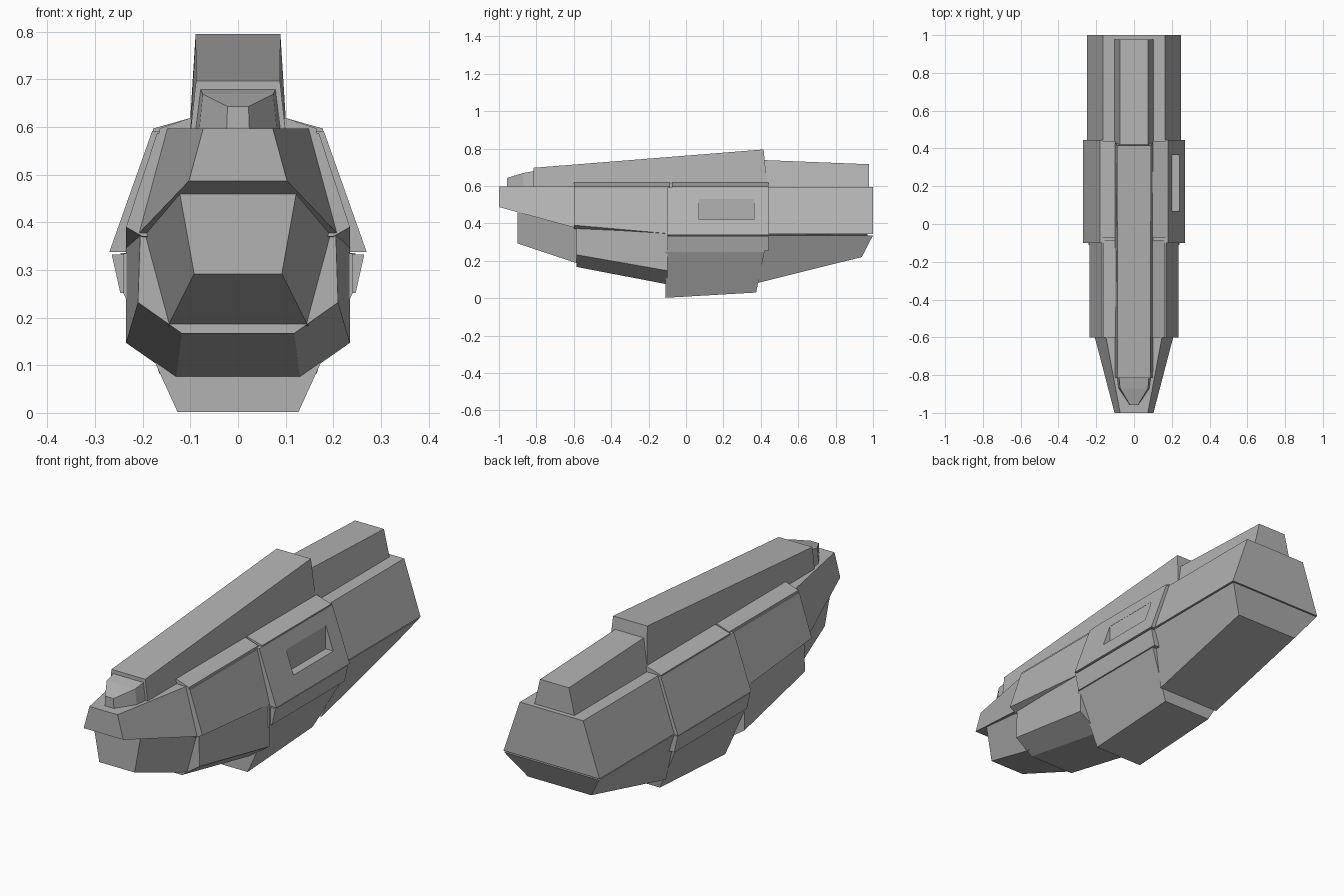
import bpy, bmesh

cube = bpy.data.objects.get("Cube")
if cube:
    bpy.data.objects.remove(cube)

grey = bpy.data.materials.new("hull grey")
grey.use_nodes = True
grey.diffuse_color = (0.45, 0.45, 0.45, 1)
grey.node_tree.nodes["Principled BSDF"].inputs["Base Color"].default_value = (0.45, 0.45, 0.45, 1)


def loft(name, *sections):
    """Skin between mirrored cross-sections; each lists (x, y, z) for one half, top to bottom."""
    bm = bmesh.new()
    rings = []
    for half in sections:
        ring = half + [(-x, y, z) for x, y, z in reversed(half)]
        rings.append([bm.verts.new(p) for p in ring])
    n = len(rings[0])
    for a, b in zip(rings, rings[1:]):
        for i in range(n):
            j = (i + 1) % n
            bm.faces.new((a[i], a[j], b[j], b[i]))
    bm.faces.new(rings[0])
    bm.faces.new(rings[-1])
    bmesh.ops.recalc_face_normals(bm, faces=bm.faces)
    mesh = bpy.data.meshes.new(name)
    bm.to_mesh(mesh)
    bm.free()
    mesh.materials.append(grey)
    obj = bpy.data.objects.new(name, mesh)
    bpy.context.collection.objects.link(obj)
    return obj


def at(y, *points):
    """Upright cross-section at depth y."""
    return [(x, y, z) for x, z in points]


# Upper hull, front to back
loft("upper_bow",
     at(-1, (0.073, 0.597), (0.103, 0.487)),
     at(-0.59, (0.15, 0.597), (0.21, 0.375)))
loft("upper_front_hull",
     at(-0.6, (0.17, 0.587), (0.235, 0.39), (0.2, 0.37)),
     at(-0.09, (0.17, 0.587), (0.235, 0.345), (0.2, 0.33)))
side_hull = loft("upper_mid_hull",
                 at(-0.1, (0.18, 0.592), (0.27, 0.338)),
                 at(0.445, (0.18, 0.592), (0.27, 0.338)))
loft("upper_stern",
     at(0.43, (0.165, 0.593), (0.25, 0.342)),
     at(1, (0.165, 0.593), (0.25, 0.342)))

# Sloped roof plates with a narrow joint between them
for name, y0, y1, edge in (("front_roof_plate", -0.6, -0.085, 0.165),
                           ("rear_roof_plate", -0.075, 0.44, 0.178)):
    plate = ((0.1, 0.619), (edge, 0.597), (edge, 0.58))
    loft(name, at(y0, *plate), at(y1, *plate))

# Lower hull
loft("lower_bow",
     at(-0.9, (0.123, 0.465), (0.092, 0.292)),
     at(-0.57, (0.2, 0.38), (0.147, 0.182)))
loft("lower_front_hull",
     at(-0.585, (0.205, 0.385), (0.21, 0.232), (0.118, 0.167)),
     at(-0.1, (0.235, 0.345), (0.235, 0.147), (0.13, 0.074)))
loft("keel_hull",
     at(-0.11, (0.24, 0.335), (0.24, 0.25), (0.127, 0.002)),
     [(0.24, 0.43, 0.335), (0.24, 0.42, 0.25), (0.127, 0.375, 0.03)])
band = ((0.265, 0.332), (0.247, 0.252))
loft("side_band", at(-0.1, *band), at(0.44, *band))
loft("lower_stern",
     [(0.247, 0.43, 0.336), (0.165, 0.385, 0.082)],
     [(0.247, 1, 0.336), (0.165, 0.94, 0.22)])
loft("waist_core",
     at(-0.55, (0.15, 0.55), (0.19, 0.36), (0.1, 0.25)),
     at(0.97, (0.15, 0.55), (0.23, 0.339), (0.14, 0.3)))

# Dorsal spine, rear housing and cockpit
loft("dorsal_spine",
     at(-0.815, (0.088, 0.697), (0.1, 0.59)),
     [(0.089, 0.415, 0.795), (0.102, 0.435, 0.59)])
loft("rear_housing",
     at(0.42, (0.075, 0.738), (0.106, 0.585)),
     at(0.978, (0.075, 0.716), (0.106, 0.585)))
loft("cockpit",
     at(-0.957, (0.022, 0.643), (0.024, 0.59)),
     at(-0.87, (0.074, 0.669), (0.082, 0.59)),
     at(-0.81, (0.079, 0.68), (0.09, 0.59)))

# Recessed hatch on the left side only
bpy.ops.mesh.primitive_cube_add(size=1, location=(0.301, 0.217, 0.475))
cutter = bpy.context.object
cutter.name = "hatch_cutter"
cutter.scale = (0.2, 0.295, 0.11)
cutter.hide_render = True
bpy.context.view_layer.update()
cut = side_hull.modifiers.new("hatch", "BOOLEAN")
cut.operation = "DIFFERENCE"
cut.object = cutter
bpy.context.view_layer.objects.active = side_hull
bpy.ops.object.modifier_apply(modifier=cut.name)
bpy.data.objects.remove(cutter)
